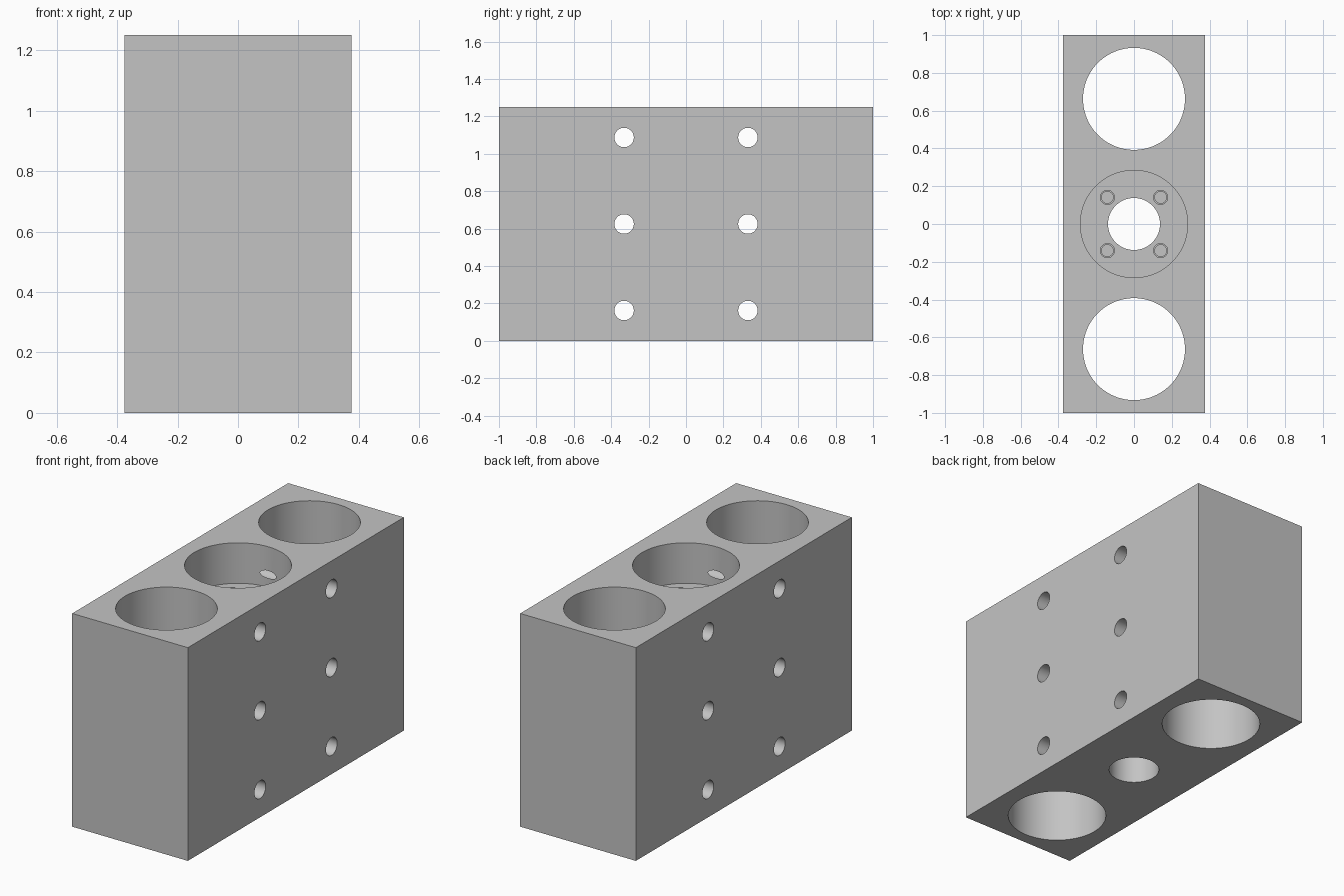
import bpy
import math

cube = bpy.data.objects.get("Cube")
if cube:
    bpy.data.objects.remove(cube, do_unlink=True)

WIDTH, LENGTH, HEIGHT = 0.75, 2.0, 1.25
SEAT_Z = HEIGHT - 0.2375      # floor of the central counterbore

grey = bpy.data.materials.new("machined_grey")
grey.use_nodes = True
grey.diffuse_color = (0.55, 0.55, 0.55, 1)
grey.node_tree.nodes["Principled BSDF"].inputs["Base Color"].default_value = (0.55, 0.55, 0.55, 1)

# Solid block
bpy.ops.mesh.primitive_cube_add(size=1, location=(0, 0, HEIGHT / 2))
block = bpy.context.object
block.name = "drilled_block"
block.scale = (WIDTH, LENGTH, HEIGHT)
bpy.ops.object.transform_apply(location=True, rotation=False, scale=True)
block.data.materials.append(grey)


def drill(name, radius, depth, centre, sideways=False, sides=96):
    """Cut one round hole out of the block."""
    bpy.ops.mesh.primitive_cylinder_add(
        vertices=sides, radius=radius, depth=depth, location=centre,
        rotation=(0, math.pi / 2 if sideways else 0, 0))
    cutter = bpy.context.object
    cutter.name = name
    cutter.hide_render = True
    cutter.data.materials.append(grey)
    bpy.context.view_layer.objects.active = block
    cut = block.modifiers.new(name, 'BOOLEAN')
    cut.operation = 'DIFFERENCE'
    cut.solver = 'EXACT'
    cut.object = cutter
    bpy.ops.object.modifier_apply(modifier=cut.name)
    bpy.data.objects.remove(cutter, do_unlink=True)


def drill_down(name, radius, top, bottom, x, y, sides=96):
    drill(name, radius, top - bottom, (x, y, (top + bottom) / 2), sides=sides)


# Two large through bores
for y in (-0.6625, 0.6625):
    drill_down("large_bore", 0.27, HEIGHT + 0.1, -0.1, 0, y)

# Central counterbore and through hole
drill_down("counterbore", 0.284, HEIGHT + 0.1, SEAT_Z, 0, 0)
drill_down("centre_hole", 0.1375, HEIGHT + 0.1, -0.1, 0, 0)

# Blind stepped screw holes in the counterbore floor
for x in (-0.141, 0.141):
    for y in (-0.141, 0.141):
        drill_down("screw_hole", 0.0375, SEAT_Z + 0.05, SEAT_Z - 0.15, x, y, 32)
        drill_down("screw_pilot", 0.031, SEAT_Z + 0.05, SEAT_Z - 0.2, x, y, 32)

# Cross holes from side to side
for y in (-0.331, 0.331):
    for z in (0.1625, 0.625, 1.0875):
        drill("cross_hole", 0.052, WIDTH + 0.2, (0, y, z), sideways=True, sides=48)

# Smooth bores with crisp rims
bpy.ops.object.select_all(action='DESELECT')
block.select_set(True)
bpy.context.view_layer.objects.active = block
bpy.ops.object.shade_smooth_by_angle(angle=math.radians(30))
